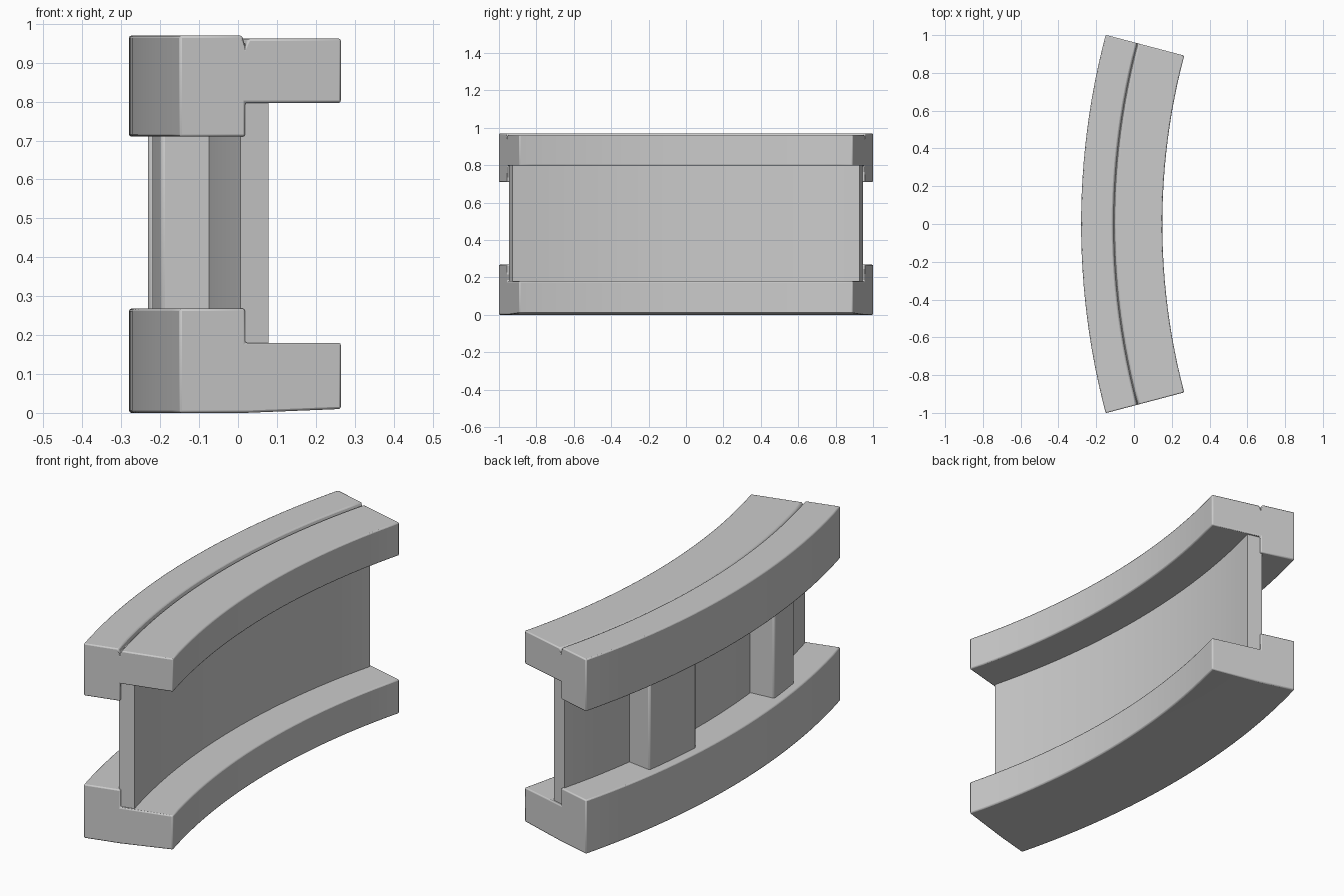
import bpy, bmesh, math

old = bpy.data.objects.get("Cube")
if old:
    bpy.data.objects.remove(old, do_unlink=True)

CENTRE_X = 3.64
OUTER, JOINT, INNER = 3.92, 3.745, 3.49
HALF = math.radians(14.8)

stone = bpy.data.materials.new("plain_grey")
stone.use_nodes = True
grey = (0.6, 0.6, 0.6, 1)
stone.diffuse_color = grey
stone.node_tree.nodes["Principled BSDF"].inputs["Base Color"].default_value = grey


def sweep(name, profile, start, end, steps, bevel):
    """Sweep a (radius, height) profile along the arc and cap both ends."""
    bm = bmesh.new()
    rings = []
    for i in range(steps + 1):
        a = start + (end - start) * i / steps
        rings.append([bm.verts.new((CENTRE_X - r * math.cos(a), r * math.sin(a), z))
                      for r, z in profile])
    n = len(profile)
    for a, b in zip(rings, rings[1:]):
        for j in range(n):
            k = (j + 1) % n
            bm.faces.new((a[j], a[k], b[k], b[j]))
    bm.faces.new(rings[0])
    bm.faces.new(rings[-1])
    bmesh.ops.recalc_face_normals(bm, faces=bm.faces)
    mesh = bpy.data.meshes.new(name)
    bm.to_mesh(mesh)
    bm.free()
    mesh.materials.append(stone)
    obj = bpy.data.objects.new(name, mesh)
    bpy.context.collection.objects.link(obj)
    bpy.ops.object.select_all(action='DESELECT')
    obj.select_set(True)
    bpy.context.view_layer.objects.active = obj
    bpy.ops.object.shade_smooth_by_angle(angle=math.radians(35))
    if bevel:
        mod = obj.modifiers.new("soft_edges", 'BEVEL')
        mod.width = bevel
        mod.segments = 2
        mod.limit_method = 'ANGLE'
        mod.angle_limit = math.radians(40)
    return obj


# Top rail: deep outer lip, thinner inner ledge, narrow groove between them
sweep("top_rail", [
    (OUTER, 0.71), (OUTER, 0.97), (JOINT + 0.008, 0.97), (JOINT, 0.945),
    (JOINT - 0.008, 0.962), (INNER, 0.962), (INNER, 0.797),
    (JOINT, 0.797), (JOINT, 0.71)], -HALF, HALF, 24, 0.006)

# Bottom rail: raised outer lip and low inner ledge
sweep("bottom_rail", [
    (OUTER, 0.0), (OUTER, 0.268), (JOINT, 0.268), (JOINT, 0.18),
    (INNER, 0.18), (INNER, 0.01), (JOINT, 0.0)], -HALF, HALF, 24, 0.006)

# Thin wall joining the rails
web_end = math.radians(14.6)
sweep("web_wall", [(3.68, 0.15), (3.755, 0.15), (3.755, 0.82), (3.68, 0.82)],
      -web_end, web_end, 24, 0)

# Pillars on the outer side of the wall
for label, y0, y1 in (("back", 0.25, 0.57), ("front", -0.57, -0.38)):
    sweep(label + "_pillar", [(3.72, 0.2), (3.88, 0.2), (3.88, 0.76), (3.72, 0.76)],
          math.asin(y0 / 3.88), math.asin(y1 / 3.88), 5, 0.01)
